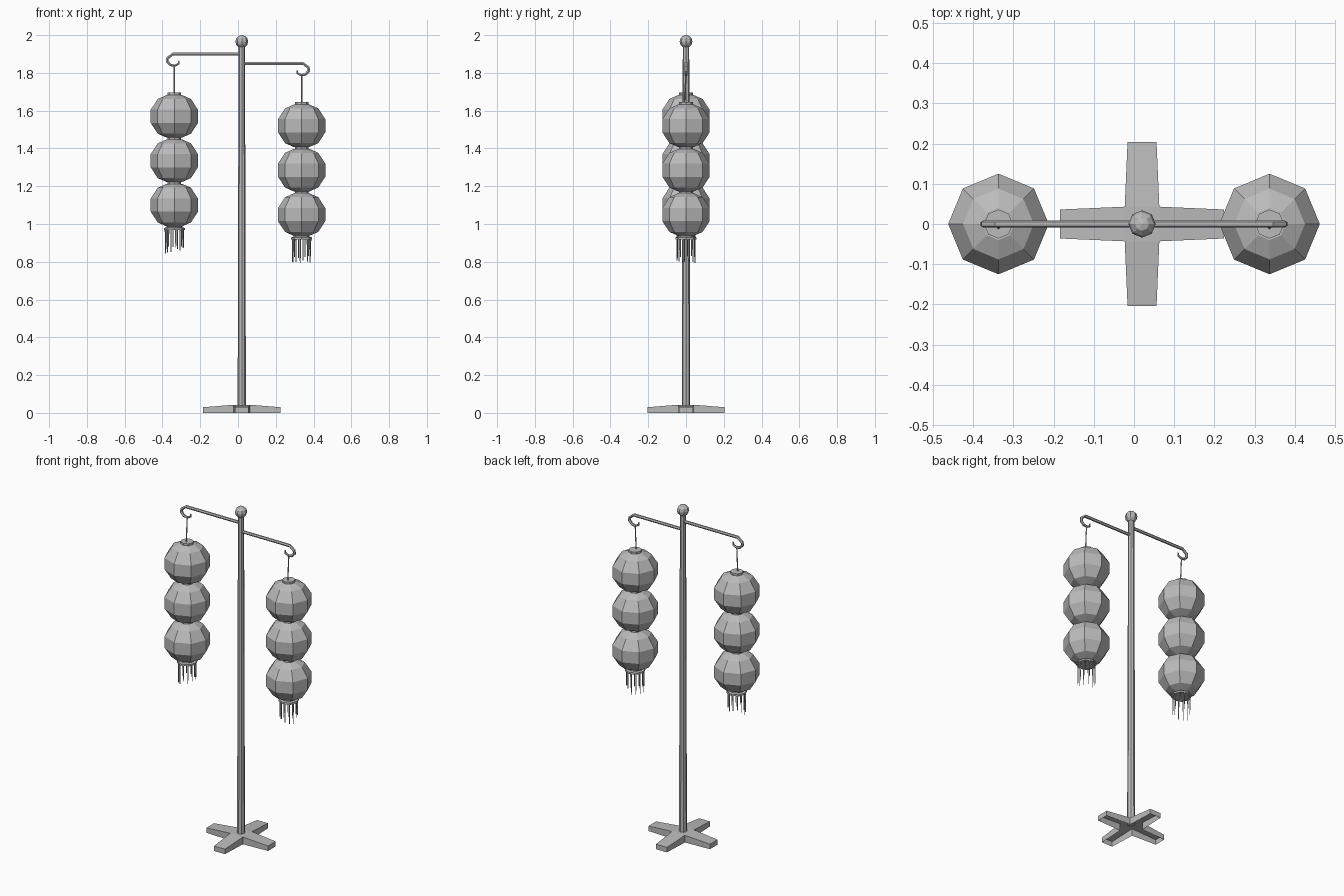
import bpy, bmesh, math, random
from mathutils import Matrix, Vector

cube = bpy.data.objects.get("Cube")
if cube:
    bpy.data.objects.remove(cube, do_unlink=True)
random.seed(4)

grey = bpy.data.materials.new("plain_grey")
grey.use_nodes = True
colour = (0.5, 0.5, 0.5, 1)
grey.diffuse_color = colour
grey.node_tree.nodes["Principled BSDF"].inputs["Base Color"].default_value = colour

POLE_X = 0.02


def finish(name, bm, location=(0, 0, 0)):
    mesh = bpy.data.meshes.new(name)
    bmesh.ops.recalc_face_normals(bm, faces=bm.faces)
    bm.to_mesh(mesh)
    bm.free()
    mesh.materials.append(grey)
    obj = bpy.data.objects.new(name, mesh)
    obj.location = location
    bpy.context.collection.objects.link(obj)
    return obj


def lathe(bm, profile, sides=8):
    """Closed revolved solid from (radius, z) pairs."""
    rings = []
    for r, z in profile:
        rings.append([bm.verts.new((r * math.cos(math.tau * i / sides),
                                    r * math.sin(math.tau * i / sides), z))
                      for i in range(sides)])
    for a, b in zip(rings, rings[1:]):
        for i in range(sides):
            j = (i + 1) % sides
            bm.faces.new((a[i], a[j], b[j], b[i]))
    bm.faces.new(rings[0])
    bm.faces.new(rings[-1])


def tube(bm, points, radii, sides=6):
    """Tube along a path lying in the xz plane."""
    points = [Vector(p) for p in points]
    side = Vector((0, 1, 0))
    rings = []
    for k, p in enumerate(points):
        along = (points[min(k + 1, len(points) - 1)] - points[max(k - 1, 0)]).normalized()
        up = along.cross(side).normalized()
        rings.append([bm.verts.new(p + radii[k] * (side * math.cos(math.tau * i / sides)
                                                  + up * math.sin(math.tau * i / sides)))
                      for i in range(sides)])
    for a, b in zip(rings, rings[1:]):
        for i in range(sides):
            j = (i + 1) % sides
            bm.faces.new((a[i], a[j], b[j], b[i]))
    bm.faces.new(rings[0])
    bm.faces.new(rings[-1])


# Cross-shaped foot, hollow underneath
bm = bmesh.new()
inner, outer, half, top, low = 0.043, 0.204, 0.036, 0.043, 0.03
for k in range(4):
    turn = Matrix.Rotation(k * math.pi / 2, 3, 'Z')

    def v(x, y, z):
        return bm.verts.new(turn @ Vector((x, y, z)))
    a, b = v(inner, -inner, top), v(inner, inner, top)
    c, d = v(outer, half, low), v(outer, -half, low)
    e, f = v(inner, -inner, 0), v(inner, inner, 0)
    g, h = v(outer, half, 0), v(outer, -half, 0)
    for face in ((a, d, c, b), (d, h, g, c), (a, e, h, d), (b, c, g, f)):
        bm.faces.new(face)
bm.faces.new([bm.verts.new((inner * sx, inner * sy, top))
              for sx, sy in ((-1, -1), (1, -1), (1, 1), (-1, 1))])
bmesh.ops.remove_doubles(bm, verts=bm.verts, dist=0.0001)
finish("cross_foot", bm, (POLE_X, 0, 0))

# Tapered pole and ball finial
bm = bmesh.new()
lathe(bm, [(0.022, 0.035), (0.017, 1.95)])
finish("pole", bm, (POLE_X, 0, 0))
bm = bmesh.new()
bmesh.ops.create_uvsphere(bm, u_segments=8, v_segments=6, radius=0.034)
finish("ball_finial", bm, (POLE_X, 0, 1.966))

LANTERN_X = 0.337
SPACING = 0.235
BULB = [(0.04, -0.113), (0.088, -0.092), (0.125, -0.035),
        (0.125, 0.035), (0.088, 0.092), (0.04, 0.113)]
# Hooked arm path: distance outward, height above the arm
HOOK = [(0.345, 0), (0.373, -0.022), (0.374, -0.04), (0.358, -0.058),
        (0.335, -0.062), (0.315, -0.052), (0.312, -0.036)]
HOOK_RADII = [0.009, 0.009, 0.009, 0.008, 0.007, 0.006, 0.004]

for side, name, arm_z in ((-1, "right", 1.9), (1, "left", 1.85)):
    x = side * LANTERN_X
    bm = bmesh.new()
    path = [(POLE_X, 0, arm_z)] + [(side * px, 0, arm_z + dz) for px, dz in HOOK]
    tube(bm, path, [0.009] + HOOK_RADII)
    finish(name + "_hooked_arm", bm)

    # Hanging string
    cap_z = arm_z - 0.205
    bm = bmesh.new()
    tube(bm, [(x, 0, arm_z - 0.06), (x, -0.004, arm_z - 0.13), (x, -0.009, cap_z - 0.005)],
         [0.004] * 3, 4)
    finish(name + "_string", bm)

    # Three faceted bulbs joined by short necks
    centre = arm_z - 0.33
    for n in range(3):
        z = centre - n * SPACING
        bm = bmesh.new()
        lathe(bm, BULB)
        finish(f"{name}_lantern_{n + 1}", bm, (x, 0, z))
        bm = bmesh.new()
        lathe(bm, [(0.036, 0.105), (0.036, 0.125)])
        finish(f"{name}_neck_{n + 1}", bm, (x, 0, z))

    # Flared collar and fringe under the lowest bulb
    z = centre - 2 * SPACING
    bm = bmesh.new()
    lathe(bm, [(0.042, -0.108), (0.042, -0.118), (0.056, -0.121), (0.056, -0.131)])
    finish(name + "_collar", bm, (x, 0, z))
    bm = bmesh.new()
    for i in range(12):
        angle = math.tau * (i + 0.3) / 12
        r = 0.048
        fx, fy = r * math.cos(angle), r * math.sin(angle)
        tip = -random.uniform(0.215, 0.26)
        tube(bm, [(fx, fy, -0.128), (fx, fy, tip)], [0.0035, 0.0025], 4)
    finish(name + "_fringe", bm, (x, 0, z))
